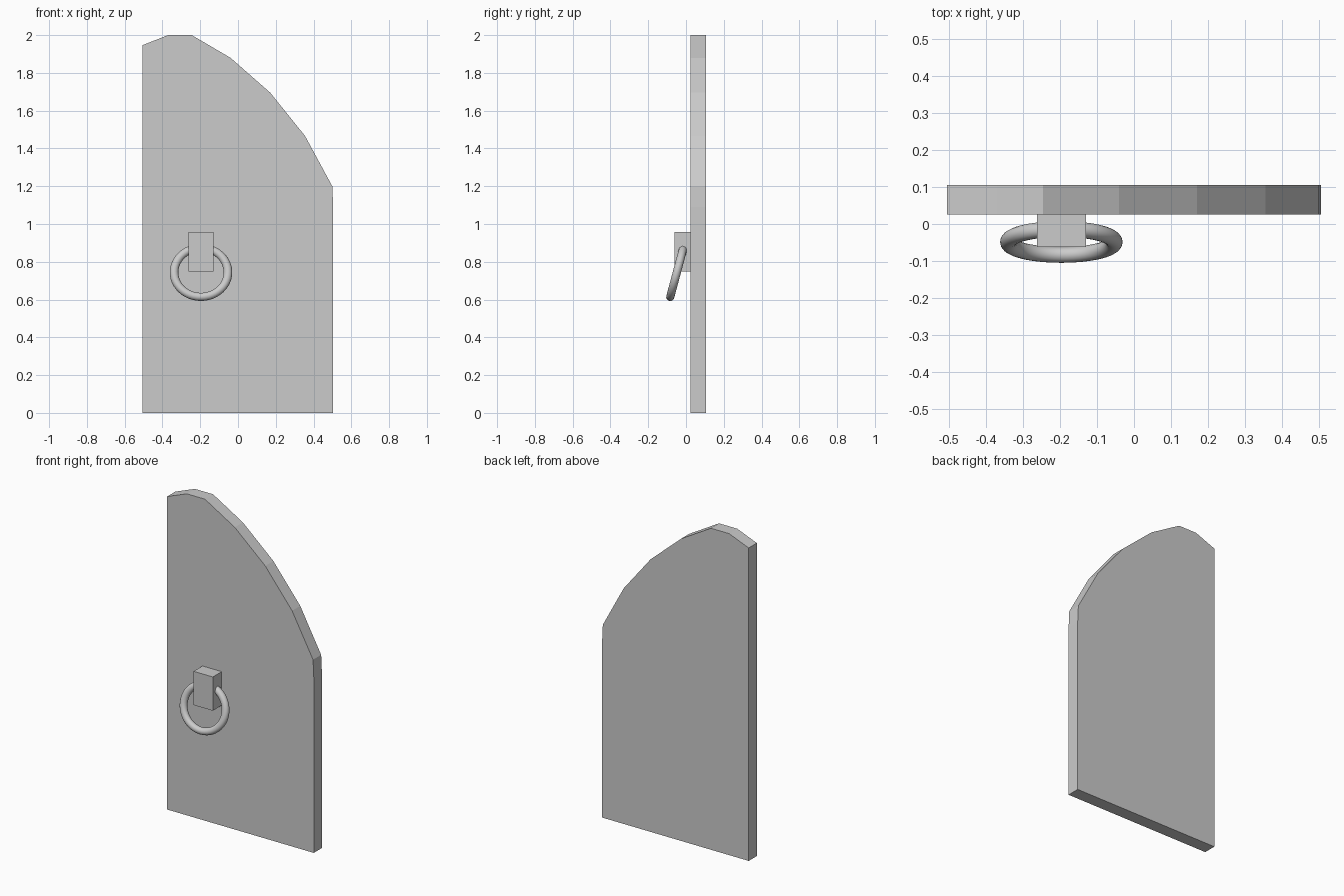
import bpy, bmesh, math

if "Cube" in bpy.data.objects:
    bpy.data.objects.remove(bpy.data.objects["Cube"])

# Arched door leaf: front outline (x, z) extruded along y
outline = [(-0.505, 0), (0.504, 0), (0.504, 1.09), (0.499, 1.2), (0.355, 1.466), (0.17, 1.696),
           (-0.04, 1.88), (-0.245, 2.0), (-0.37, 2.0), (-0.505, 1.947)]
bm = bmesh.new()
face = bm.faces.new([bm.verts.new((x, 0.025, z)) for x, z in outline])
back = bmesh.ops.extrude_face_region(bm, geom=[face])
for v in back["geom"]:
    if isinstance(v, bmesh.types.BMVert):
        v.co.y = 0.105
bmesh.ops.recalc_face_normals(bm, faces=bm.faces[:])
mesh = bpy.data.meshes.new("door_panel")
bm.to_mesh(mesh)
bm.free()
bpy.context.collection.objects.link(bpy.data.objects.new("door_panel", mesh))

# Block that holds the ring
bpy.ops.mesh.primitive_cube_add(size=1, location=(-0.196, -0.0185, 0.853))
mount = bpy.context.object
mount.name = "handle_mount"
mount.scale = (0.132, 0.087, 0.21)

# Ring pull, slightly wide and hanging outward at the bottom
bpy.ops.mesh.primitive_torus_add(major_radius=0.1345, minor_radius=0.0215,
                                 major_segments=48, minor_segments=16,
                                 location=(-0.196, -0.0485, 0.744),
                                 rotation=(math.radians(75), 0, 0))
ring = bpy.context.object
ring.name = "ring_handle"
ring.scale = (1.06, 1, 1)
bpy.ops.object.shade_smooth()
